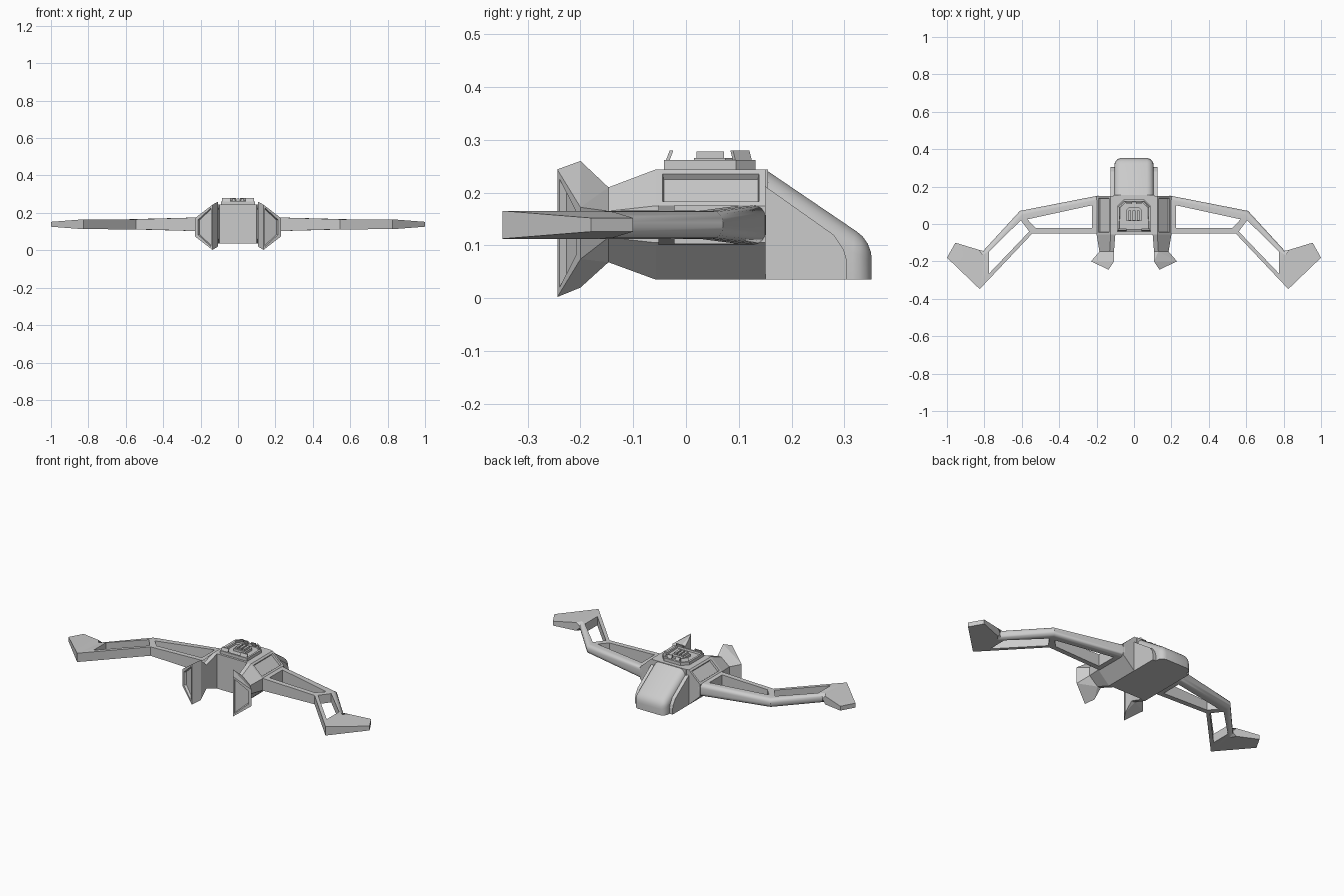
import bpy, bmesh
from mathutils import Vector

if "Cube" in bpy.data.objects:
    bpy.data.objects.remove(bpy.data.objects["Cube"])


def finish(name, bm, mirror=False, smooth=False):
    bmesh.ops.recalc_face_normals(bm, faces=bm.faces[:])
    me = bpy.data.meshes.new(name)
    bm.to_mesh(me)
    bm.free()
    ob = bpy.data.objects.new(name, me)
    bpy.context.collection.objects.link(ob)
    if mirror:
        ob.modifiers.new("Mirror", 'MIRROR')
    if smooth:
        bpy.context.view_layer.objects.active = ob
        ob.select_set(True)
        bpy.ops.object.shade_smooth_by_angle(angle=0.6)
        ob.select_set(False)
    return ob


def loft(sections):
    """Closed solid through rings with equal point counts."""
    bm = bmesh.new()
    rings = [[bm.verts.new(p) for p in s] for s in sections]
    n = len(rings[0])
    for a, b in zip(rings, rings[1:]):
        for i in range(n):
            j = (i + 1) % n
            bm.faces.new((a[i], a[j], b[j], b[i]))
    bm.faces.new(rings[0])
    bm.faces.new(rings[-1])
    bmesh.ops.recalc_face_normals(bm, faces=bm.faces[:])
    return bm


def side_profile(pts, hw):
    return loft([[(x, y, z) for y, z in pts] for x in (-hw, hw)])


def plate(pts, z0, z1):
    return loft([[(x, y, z) for x, y in pts] for z in (z0, z1)])


def recess(bm, direction, border, depth):
    """Sink a panel into the largest face looking along direction."""
    d = Vector(direction).normalized()
    face = max(bm.faces, key=lambda f: f.calc_area() if f.normal.dot(d) > 0.93 else 0)
    bmesh.ops.inset_individual(bm, faces=[face], thickness=border)
    bmesh.ops.inset_individual(bm, faces=[face], thickness=0.003, depth=-depth)


# Central hull
finish("hull", side_profile([(-.055, .035), (.155, .035), (.155, .244), (-.055, .244)], .11))

# Rounded nose
bm = side_profile([(.15, .035), (.352, .035), (.352, .107), (.15, .244)], .105)
edges = [e for e in bm.edges
         if all(v.co.y > .3 and v.co.z > .1 for v in e.verts)
         or (any(v.co.y > .3 and v.co.z > .1 for v in e.verts))]
bmesh.ops.bevel(bm, geom=edges, offset=.036, segments=4, profile=.5, affect='EDGES')
finish("nose", bm, smooth=True)

# Nose cheek plates
finish("nose_cheeks", side_profile(
    [(.15, .035), (.305, .035), (.305, .07), (.299, .092), (.28, .12), (.15, .212)], .125))

# Side pods with sunken upper panel and tapered neck
wide = [(.1, .244), (.125, .244), (.2, .175), (.2, .105), (.125, .035), (.1, .035)]
neck = [(.107, .21), (.13, .21), (.185, .165), (.185, .115), (.13, .068), (.107, .068)]
bm = loft([[(x, y, z) for x, z in s] for s, y in ((wide, .151), (wide, -.057), (neck, -.147))])
recess(bm, (.07, 0, .075), .018, .012)
finish("side_pods", bm, mirror=True)

# Flared tail fins with sunken rear panel
bm = bmesh.new()
for p in [(x, -.147, z) for x, z in neck] + [
        (.107, -.2, .26), (.107, -.2, .02), (.136, -.244, .244), (.136, -.244, .002),
        (.23, -.2, .172), (.23, -.2, .074)]:
    bm.verts.new(p)
bmesh.ops.convex_hull(bm, input=bm.verts[:])
bmesh.ops.dissolve_limit(bm, angle_limit=.02, verts=bm.verts[:], edges=bm.edges[:])
bm.normal_update()
recess(bm, (.42, -.9, 0), .02, .014)
finish("tail_fins", bm, mirror=True)

# Wings: plan layout with two openings, thinning toward root-to-tip
plan = [(.19, .152), (.61, .07), (.807, -.145), (.955, -.1), (1, -.18), (.825, -.348),
        (.545, -.052), (.19, -.052),
        (.225, .1), (.57, .025), (.525, -.022), (.225, -.022),
        (.605, .02), (.56, -.04), (.775, -.265), (.775, -.148)]
cells = [(0, 1, 9, 8), (8, 11, 7, 0), (11, 10, 6, 7), (9, 1, 12), (9, 12, 13, 10),
         (10, 13, 6), (1, 2, 15, 12), (13, 14, 5, 6), (15, 2, 5, 14), (2, 3, 4, 5)]


def half(x):
    if x > .9:
        return .013
    return .0265 + .0105 * max(0, (.55 - x) / .35)


bm = bmesh.new()
top = [bm.verts.new((x, y, .139 + half(x))) for x, y in plan]
low = [bm.verts.new((x, y, .139 - half(x))) for x, y in plan]
sides = [(c[i], c[(i + 1) % len(c)]) for c in cells for i in range(len(c))]
for c in cells:
    bm.faces.new([top[i] for i in c])
    bm.faces.new([low[i] for i in reversed(c)])
for a, b in sides:
    if sides.count((a, b)) + sides.count((b, a)) == 1:
        bm.faces.new((top[b], top[a], low[a], low[b]))
bmesh.ops.recalc_face_normals(bm, faces=bm.faces[:])
lead = [bm.edges.get((r[a], r[b])) for r in (top, low) for a, b in ((0, 1), (1, 2))]
bmesh.ops.bevel(bm, geom=lead, offset=.022, segments=4, profile=.5, affect='EDGES')
finish("wings", bm, mirror=True, smooth=True)

# Roof deck with a sunken tray
bm = plate([(-.09, -.042), (.09, -.042), (.09, .095), (.055, .132), (-.055, .132), (-.09, .095)],
           .24, .262)
recess(bm, (0, 0, 1), .014, .01)
finish("roof_deck", bm)

# Raised hatch with side strips
finish("hatch", plate([(-.04, .015), (.04, .015), (.04, .075), (.025, .09), (-.025, .09),
                       (-.04, .075)], .25, .266))
for i, x in enumerate((-.023, 0, .023)):
    finish(f"hatch_bar_{i}", plate([(x - .007, .02), (x + .007, .02), (x + .007, .072),
                                    (x - .007, .072)], .262, .278))


# Leaning tabs around the deck
def tab(name, a, b, lean):
    a, b, lean = Vector(a), Vector(b), Vector(lean)
    t = lean.normalized() * .007
    ring = [a, b, b + t, a + t]
    bm = loft([[(p.x, p.y, .256) for p in ring],
               [(p.x + lean.x, p.y + lean.y, .28) for p in ring]])
    finish(name, bm, mirror=True)


tab("rear_tabs", (.04, -.04, 0), (.085, -.04, 0), (0, .009, 0))
tab("corner_tabs", (.085, .095, 0), (.055, .126, 0), (-.006, -.006, 0))
tab("front_tabs", (.012, .124, 0), (.04, .124, 0), (0, -.01, 0))
